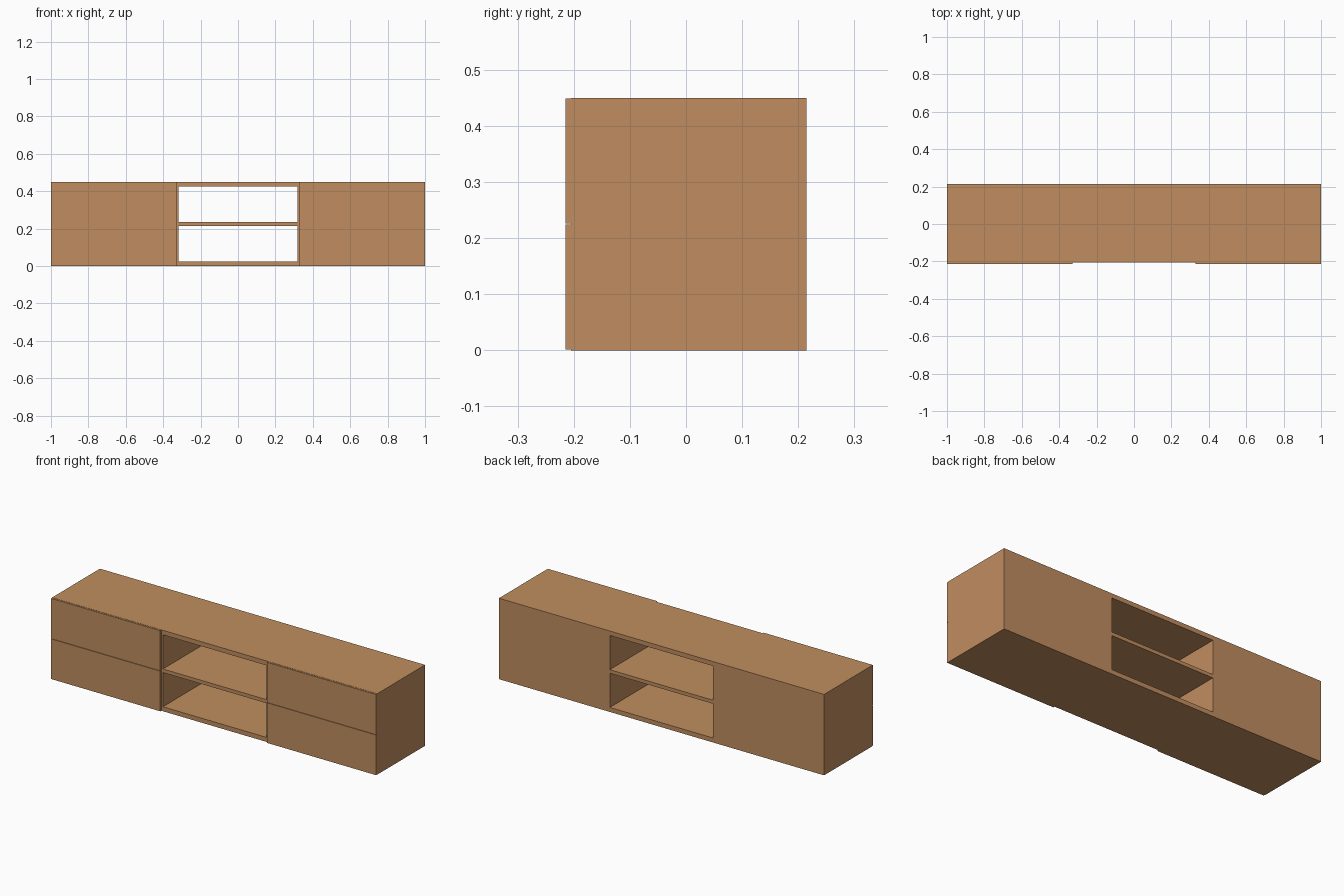
import bpy, bmesh

if "Cube" in bpy.data.objects:
    bpy.data.objects.remove(bpy.data.objects["Cube"])

WIDTH, HEIGHT = 2.0, 0.45
FRONT, FACE, BACK = -0.215, -0.205, 0.215   # drawer face, carcass face, rear

wood = bpy.data.materials.new("wood")
wood.diffuse_color = (0.53, 0.27, 0.115, 1)
wood.use_nodes = True
wood.node_tree.nodes["Principled BSDF"].inputs["Base Color"].default_value = wood.diffuse_color


def finish(bm, name):
    bmesh.ops.recalc_face_normals(bm, faces=bm.faces)
    mesh = bpy.data.meshes.new(name)
    bm.to_mesh(mesh)
    bm.free()
    mesh.materials.append(wood)
    obj = bpy.data.objects.new(name, mesh)
    bpy.context.collection.objects.link(obj)
    return obj


def box(name, x0, x1, y0, y1, z0, z1):
    bm = bmesh.new()
    bmesh.ops.create_cube(bm, size=1)
    for v in bm.verts:
        v.co = (x1 if v.co.x > 0 else x0,
                y1 if v.co.y > 0 else y0,
                z1 if v.co.z > 0 else z0)
    return finish(bm, name)


# Carcass: front outline with two open shelf bays, extruded to the rear
xs = [-WIDTH / 2, -0.318, 0.318, WIDTH / 2]
zs = [0, 0.025, 0.215, 0.235, 0.425, HEIGHT]
bm = bmesh.new()
grid = [[bm.verts.new((x, FACE, z)) for z in zs] for x in xs]
for i in range(len(xs) - 1):
    for k in range(len(zs) - 1):
        if i == 1 and k in (1, 3):
            continue
        bm.faces.new((grid[i][k], grid[i + 1][k],
                      grid[i + 1][k + 1], grid[i][k + 1]))
ext = bmesh.ops.extrude_face_region(bm, geom=bm.faces[:], use_keep_orig=True)
for g in ext["geom"]:
    if isinstance(g, bmesh.types.BMVert):
        g.co.y = BACK
finish(bm, "carcass")

# Four drawer fronts, separated by a thin shadow gap
for side, sx in (("left", -1), ("right", 1)):
    for level, z0, z1 in (("lower", 0.001, 0.224), ("upper", 0.226, 0.449)):
        x0, x1 = sorted((sx * 0.328, sx * 0.999))
        box(f"drawer_front_{side}_{level}", x0, x1, FRONT, FACE, z0, z1)
